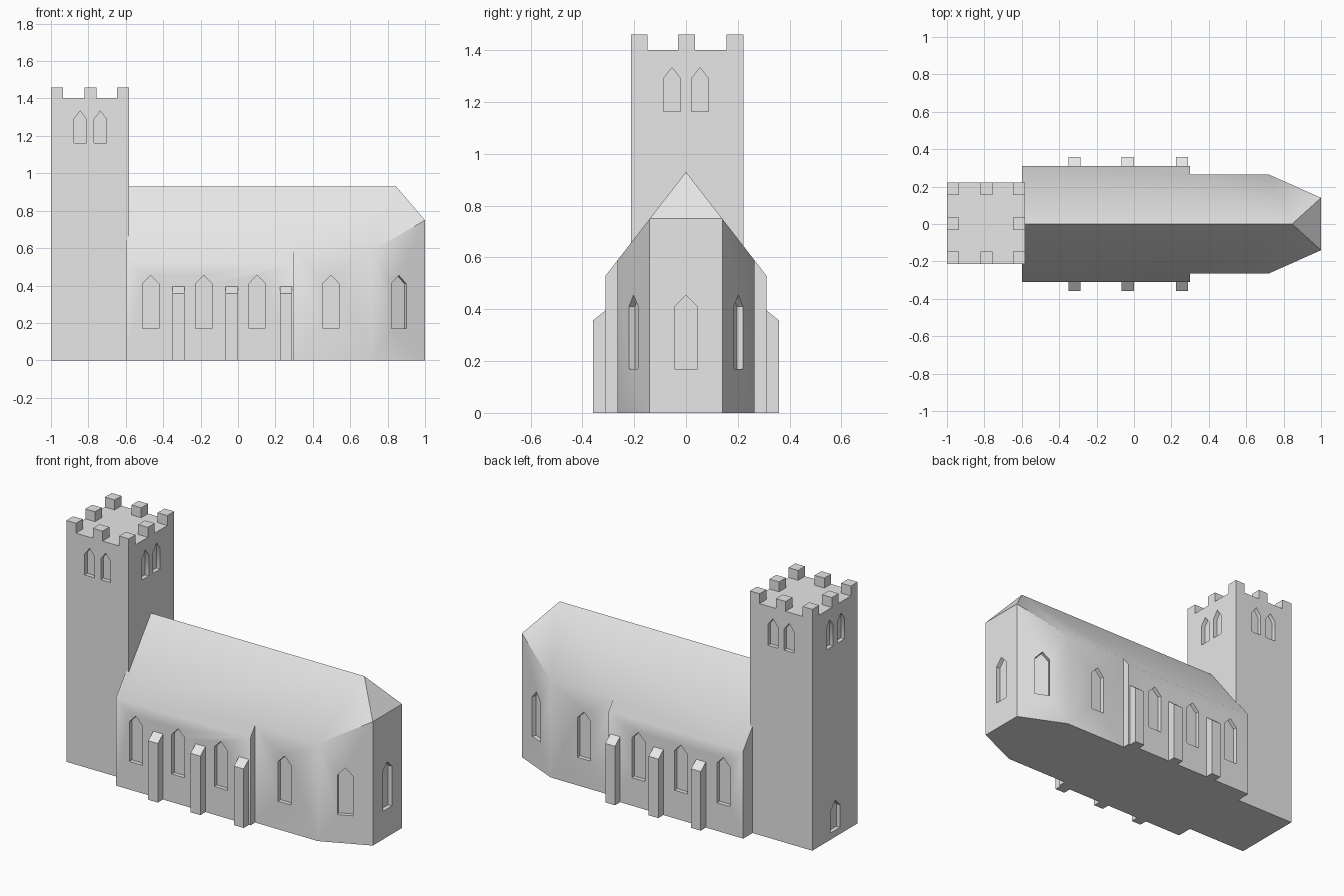
import bpy, bmesh, math
from mathutils import Vector

if "Cube" in bpy.data.objects:
    bpy.data.objects.remove(bpy.data.objects["Cube"])

stone = bpy.data.materials.new("pale grey stone")
stone.diffuse_color = (0.8, 0.8, 0.8, 1)
stone.use_nodes = True
stone.node_tree.nodes["Principled BSDF"].inputs["Base Color"].default_value = stone.diffuse_color


def make(name, bm):
    bmesh.ops.recalc_face_normals(bm, faces=bm.faces)
    mesh = bpy.data.meshes.new(name)
    bm.to_mesh(mesh)
    bm.free()
    mesh.materials.append(stone)
    ob = bpy.data.objects.new(name, mesh)
    bpy.context.collection.objects.link(ob)
    return ob


def prism(bm, base, offset):
    """Solid between a polygon and its copy moved by offset."""
    a = [bm.verts.new(p) for p in base]
    b = [bm.verts.new(Vector(p) + Vector(offset)) for p in base]
    bm.faces.new(a)
    bm.faces.new(b[::-1])
    for i in range(len(a)):
        j = (i + 1) % len(a)
        bm.faces.new((a[j], a[i], b[i], b[j]))


def box(bm, x0, x1, y0, y1, z0, z1):
    prism(bm, [(x0, y0, z0), (x1, y0, z0), (x1, y1, z0), (x0, y1, z0)], (0, 0, z1 - z0))


def window(bm, x, y, angle, half, sill, spring, apex, depth=0.025):
    """Pointed window cutter on a wall whose outward normal has this angle."""
    n = Vector((math.cos(angle), math.sin(angle), 0))
    t = Vector((-n.y, n.x, 0))
    shape = [(-half, sill), (half, sill), (half, spring), (0, apex), (-half, spring)]
    start = Vector((x, y, 0)) - n * depth
    prism(bm, [start + t * u + Vector((0, 0, z)) for u, z in shape], n * (depth + 0.03))


def select(ob):
    bpy.ops.object.select_all(action='DESELECT')
    ob.select_set(True)
    bpy.context.view_layer.objects.active = ob


def carve(ob, cutter_bm):
    cutter = make("window_cutter", cutter_bm)
    cutter.hide_render = True
    mod = ob.modifiers.new("windows", 'BOOLEAN')
    mod.operation = 'DIFFERENCE'
    mod.solver = 'EXACT'
    mod.object = cutter
    select(ob)
    bpy.ops.object.modifier_apply(modifier=mod.name)
    bpy.data.objects.remove(cutter)


def smooth(ob):
    select(ob)
    bpy.ops.object.shade_smooth_by_angle(angle=math.radians(40))


# Nave, chancel and angled east end share one roof plane
SLOPE, RIDGE = 1.29, 0.93
plan = [(-0.6, 0.31), (0.3, 0.31), (0.3, 0.265), (0.72, 0.265), (1.0, 0.14)]
bm = bmesh.new()
ridge = [bm.verts.new((x, 0, RIDGE)) for x in (-0.6, 0.845)]
low, top = {}, {}
for s in (-1, 1):
    low[s] = [bm.verts.new((x, s * y, 0)) for x, y in plan]
    top[s] = [bm.verts.new((x, s * y, RIDGE - SLOPE * y)) for x, y in plan]
    for i in range(len(plan) - 1):
        bm.faces.new((low[s][i], low[s][i + 1], top[s][i + 1], top[s][i]))
    bm.faces.new(top[s] + ridge[::-1])
bm.faces.new((low[-1][-1], low[1][-1], top[1][-1], top[-1][-1]))
bm.faces.new((top[-1][-1], top[1][-1], ridge[1]))
bm.faces.new((low[-1][0], top[-1][0], ridge[0], top[1][0], low[1][0]))
bm.faces.new(low[-1] + low[1][::-1])
church = make("nave_and_chancel", bm)

cut = bmesh.new()
lancet = (0.0435, 0.17, 0.41, 0.455)
skew = math.atan2(0.28, 0.125)
for s in (-1, 1):
    for x in (-0.467, -0.183, 0.102):
        window(cut, x, s * 0.31, s * math.pi / 2, *lancet)
    window(cut, 0.497, s * 0.265, s * math.pi / 2, *lancet)
    window(cut, 0.86, s * 0.2025, s * skew, *lancet)
window(cut, 1.0, 0, 0, *lancet)
carve(church, cut)
smooth(church)

# Tower with paired belfry windows and a small west opening
X0, X1, Y0, Y1, ROOF = -1.0, -0.582, -0.213, 0.221, 1.4
bm = bmesh.new()
box(bm, X0, X1, Y0, Y1, 0, ROOF)
tower = make("tower", bm)
cut = bmesh.new()
belfry = (0.033, 1.163, 1.29, 1.333)
for d in (-0.054, 0.054):
    window(cut, -0.79 + d, Y0, -math.pi / 2, *belfry)
    window(cut, -0.79 + d, Y1, math.pi / 2, *belfry)
    window(cut, X0, d, math.pi, *belfry)
    window(cut, X1, d, 0, *belfry)
window(cut, X0, 0.0, math.pi, 0.045, 0.04, 0.175, 0.22)
carve(tower, cut)
smooth(tower)

# Battlements: three per side around the tower top
W = 0.065
bm = bmesh.new()
xs = (X0, -0.822, X1 - W)
ys = (Y0, -0.031, Y1 - W)
for i, x in enumerate(xs):
    for j, y in enumerate(ys):
        if (i, j) != (1, 1):
            box(bm, x, x + W, y, y + W, ROOF, 1.46)
make("battlements", bm)

# Buttresses with sloped tops along both nave walls
bm = bmesh.new()
for s in (-1, 1):
    for x in (-0.35, -0.066, 0.224):
        side = [(0.30, 0), (0.359, 0), (0.359, 0.357), (0.31, 0.396), (0.30, 0.396)]
        prism(bm, [(x, s * y, z) for y, z in side], (0.065, 0, 0))
make("buttresses", bm)
